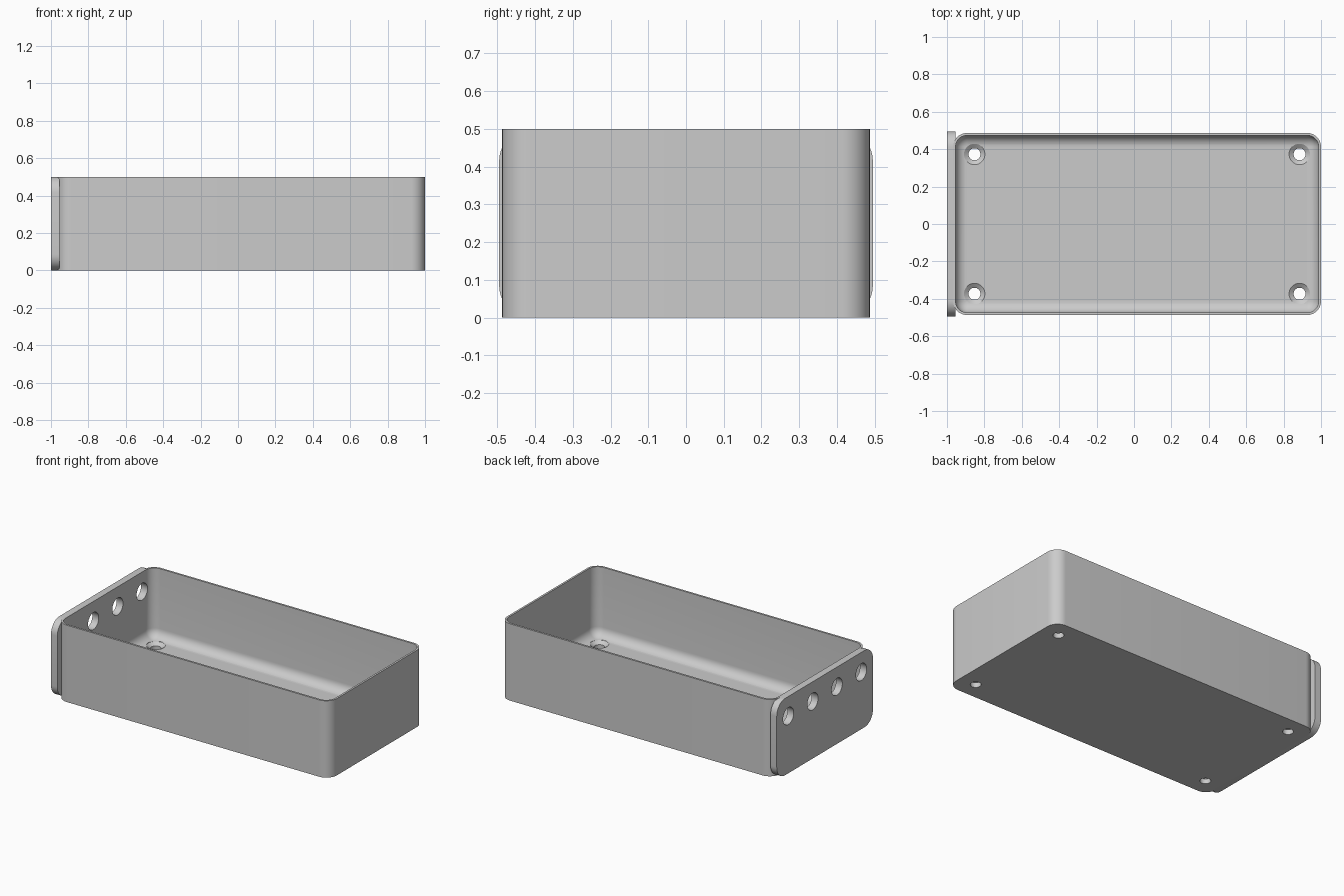
import bpy
import bmesh
from math import cos, sin, pi, radians
from mathutils import Matrix

if "Cube" in bpy.data.objects:
    bpy.data.objects.remove(bpy.data.objects["Cube"], do_unlink=True)

grey = bpy.data.materials.new("light grey plastic")
grey.use_nodes = True
COLOUR = (0.6, 0.6, 0.6, 1)
grey.diffuse_color = COLOUR
grey.node_tree.nodes["Principled BSDF"].inputs["Base Color"].default_value = COLOUR

# Tray bounds, wall, floor and fillet sizes
X0, X1, HALF_Y, HEIGHT = -0.967, 1.0, 0.487, 0.5
WALL, FLOOR, FILLET, CORNER = 0.013, 0.05, 0.06, 0.075


def rounded_rect(x0, x1, y0, y1, r, steps=10):
    """Outline points, counter-clockwise."""
    centres = [(x1 - r, y1 - r), (x0 + r, y1 - r), (x0 + r, y0 + r), (x1 - r, y0 + r)]
    return [(cx + r * cos((q + i / steps) * pi / 2), cy + r * sin((q + i / steps) * pi / 2))
            for q, (cx, cy) in enumerate(centres) for i in range(steps + 1)]


def loft(name, rings):
    """Skin closed rings of points in order and cap both ends."""
    bm = bmesh.new()
    loops = [[bm.verts.new(p) for p in ring] for ring in rings]
    n = len(loops[0])
    for a, b in zip(loops, loops[1:]):
        for i in range(n):
            j = (i + 1) % n
            bm.faces.new((a[i], a[j], b[j], b[i]))
    bm.faces.new(loops[0][::-1])
    bm.faces.new(loops[-1])
    bmesh.ops.recalc_face_normals(bm, faces=bm.faces)
    mesh = bpy.data.meshes.new(name)
    bm.to_mesh(mesh)
    bm.free()
    mesh.materials.append(grey)
    obj = bpy.data.objects.new(name, mesh)
    bpy.context.collection.objects.link(obj)
    return obj


def turned(name, profile, matrix, sides=32):
    """Round cutter from (radius, height) pairs."""
    rings = [[matrix @ Matrix.Rotation(2 * pi * i / sides, 4, 'Z') @ Matrix.Translation((r, 0, z))
              for i in range(sides)] for r, z in profile]
    return loft(name, [[m.translation for m in ring] for ring in rings])


def cut(obj, cutters):
    for c in cutters:
        mod = obj.modifiers.new("cut", 'BOOLEAN')
        mod.operation, mod.solver, mod.object = 'DIFFERENCE', 'EXACT', c
    graph = bpy.context.evaluated_depsgraph_get()
    mesh = bpy.data.meshes.new_from_object(obj.evaluated_get(graph))
    obj.modifiers.clear()
    obj.data = mesh


def tray_ring(inset, z):
    return [(x, y, z) for x, y in rounded_rect(
        X0 + inset, X1 - inset, -HALF_Y + inset, HALF_Y - inset, CORNER - inset)]


# Open tray with a filleted inside floor
rings = [tray_ring(0, 0), tray_ring(0, HEIGHT), tray_ring(WALL, HEIGHT)]
for k in range(9):
    a = k / 8 * pi / 2
    rings.append(tray_ring(WALL + FILLET * (1 - cos(a)), FLOOR + FILLET * (1 - sin(a))))
tray = loft("tray", rings)

# End plate with rounded corners
outline = rounded_rect(-0.495, 0.495, 0, HEIGHT, 0.085)
end_plate = loft("end_plate", [[(x, y, z) for y, z in outline] for x in (-1.0, -0.955)])

# Countersunk screw holes in the floor
screw_profile = [(0.032, -0.1), (0.032, FLOOR - 0.018), (0.056, FLOOR), (0.06, FLOOR + 0.08)]
screw_holes = [turned("screw_hole_cutter", screw_profile, Matrix.Translation((x, y, 0)))
               for x in (-0.853, 0.885) for y in (-0.373, 0.373)]

# Row of round ports through the plate and the wall behind it
port_holes = [turned("port_cutter", [(0.055, -0.1), (0.055, 0.1)],
                     Matrix.Translation((-0.97, y, 0.372)) @ Matrix.Rotation(pi / 2, 4, 'Y'))
              for y in (-0.375, -0.125, 0.125, 0.375)]

cut(tray, screw_holes + port_holes)
cut(end_plate, port_holes)
for c in screw_holes + port_holes:
    bpy.data.objects.remove(c, do_unlink=True)

# Smooth rounded areas, keep edges sharp
bpy.ops.object.select_all(action='DESELECT')
for obj in (tray, end_plate):
    obj.select_set(True)
bpy.context.view_layer.objects.active = tray
bpy.ops.object.shade_smooth_by_angle(angle=radians(30))
